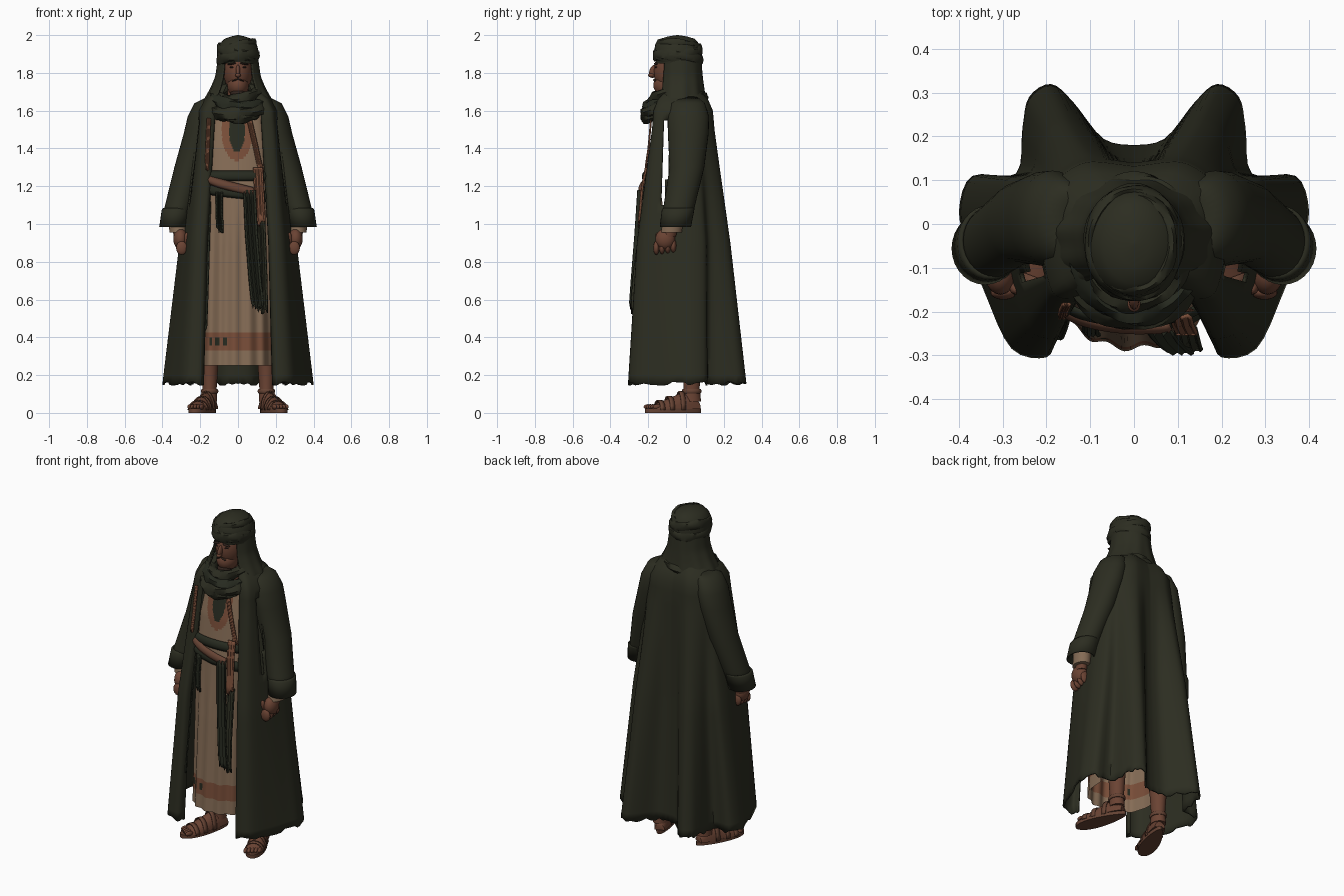
import bpy, bmesh, math, random
from mathutils import Matrix, Vector

if "Cube" in bpy.data.objects:
    bpy.data.objects.remove(bpy.data.objects["Cube"])
random.seed(4)
PI = math.pi

def mat(name, r, g, b):
    m = bpy.data.materials.new(name)
    m.diffuse_color = (r, g, b, 1)
    m.use_nodes = True
    m.node_tree.nodes["Principled BSDF"].inputs["Base Color"].default_value = m.diffuse_color
    return m

GREEN = mat("dark olive cloth", .025, .026, .015)
DEEP = mat("deep green cloth", .02, .023, .014)
TAN = mat("tan linen", .235, .15, .092)
RUST = mat("rust trim", .19, .075, .04)
SKIN = mat("brown skin", .145, .056, .033)
LEATHER = mat("brown leather", .13, .055, .033)
DARK = mat("dark hair", .03, .017, .012)

def finish(name, bm, mats, rule=None, thick=0):
    bmesh.ops.recalc_face_normals(bm, faces=bm.faces)
    for f in bm.faces:
        f.smooth = True
        if rule:
            f.material_index = rule(f.calc_center_median())
    me = bpy.data.meshes.new(name)
    bm.to_mesh(me)
    bm.free()
    for m in mats:
        me.materials.append(m)
    me.set_sharp_from_angle(angle=math.radians(45))
    ob = bpy.data.objects.new(name, me)
    bpy.context.collection.objects.link(ob)
    if thick:
        mod = ob.modifiers.new("thickness", 'SOLIDIFY')
        mod.thickness = thick
    return ob

def grid(name, rows, mats, closed=False, wrap=False, cap=False, rule=None, skip=None, thick=0):
    """Skin a list of equally long point rows."""
    bm = bmesh.new()
    vs = [[bm.verts.new(p) for p in r] for r in rows]
    n, k = len(rows), len(rows[0])
    for i in range(n if wrap else n - 1):
        for j in range(k if closed else k - 1):
            a, b = vs[i], vs[(i + 1) % n]
            q = (a[j], a[(j + 1) % k], b[(j + 1) % k], b[j])
            if skip and skip(sum((v.co for v in q), Vector()) / 4):
                continue
            bm.faces.new(q)
    if cap:
        bm.faces.new(vs[0])
        bm.faces.new(vs[-1])
    return finish(name, bm, mats, rule, thick)

def lerp_table(tab, z):
    """Linear lookup in rows (z, a, b, ...) sorted by rising z."""
    for a, b in zip(tab, tab[1:]):
        if z <= b[0]:
            t = max(0, (z - a[0]) / (b[0] - a[0]))
            return [p + (q - p) * t for p, q in zip(a[1:], b[1:])]
    return tab[-1][1:]

def loft(name, rings, m, cap=True, thick=0, n=28):
    rows = [[(x + rx * math.cos(2 * PI * j / n), y + ry * math.sin(2 * PI * j / n), z)
             for j in range(n)] for x, y, z, rx, ry in rings]
    return grid(name, rows, [m], True, cap=cap, thick=thick)

def hoop(name, c, rx, ry, front, side, m, r=.03, h=None, wob=0, ph=0, n=48):
    """Cloth ring: front and side tilt it along y and x, wob adds folds."""
    rows = []
    for i in range(n):
        a = 2 * PI * i / n
        ca, sa = math.cos(a), math.sin(a)
        row = []
        for j in range(10):
            b = 2 * PI * j / 10
            k = 1 + wob * math.sin(3 * b + 5 * a + ph)
            d, u = r * k * math.cos(b), (h or r) * k * math.sin(b)
            row.append((c[0] + (rx + d) * ca, c[1] + (ry + d) * sa, c[2] + front * sa + side * ca + u))
        rows.append(row)
    return grid(name, rows, [m], True, wrap=True)

def blob(name, c, s, m, rot=(0, 0, 0)):
    bm = bmesh.new()
    bmesh.ops.create_uvsphere(bm, u_segments=18, v_segments=12, radius=1)
    R = Matrix.Rotation(rot[2], 4, 'Z') @ Matrix.Rotation(rot[1], 4, 'Y') @ Matrix.Rotation(rot[0], 4, 'X')
    bm.transform(Matrix.Translation(c) @ R @ Matrix.Diagonal((*s, 1)))
    return finish(name, bm, [m])

def strip(name, pts, w, m, fold=.006):
    """Hanging or slanted cloth strip through points, width across x, with folds."""
    rows = []
    for a, b in zip(pts, pts[1:]):
        for s in range(6):
            p = Vector(a).lerp(Vector(b), s / 6)
            rows.append([(p.x + w * (j / 8 - .5), p.y + fold * math.sin(j * 2.1), p.z) for j in range(9)])
    rows.append([(pts[-1][0] + w * (j / 8 - .5), pts[-1][1], pts[-1][2] + random.uniform(-.02, .02)) for j in range(9)])
    return grid(name, rows, [m], thick=.008)

# --- Coat: half outlines from the front edge round to the middle of the back
hem = [(.18, -.26), (.20, -.305), (.28, -.285), (.34, -.16), (.38, -.05), (.40, .03), (.37, .11),
       (.27, .115), (.255, .22), (.24, .29), (.19, .32), (.14, .28), (.07, .195), (0, .18)]
mid = [(.16, -.23), (.18, -.26), (.24, -.24), (.28, -.14), (.30, -.05), (.31, .03), (.29, .10),
       (.235, .12), (.215, .18), (.19, .22), (.15, .235), (.10, .21), (.05, .16), (0, .15)]
chest = [(.125, -.17), (.145, -.18), (.19, -.17), (.21, -.12), (.22, -.06), (.225, 0), (.22, .05),
         (.20, .09), (.17, .12), (.14, .14), (.11, .15), (.08, .15), (.04, .145), (0, .14)]

def smooth_outline(pts):
    out = []
    for i in range(len(pts) - 1):
        p = [Vector(pts[max(0, min(len(pts) - 1, i + k))]) for k in (-1, 0, 1, 2)]
        for s in range(4):
            t = s / 4
            out.append(.5 * (2 * p[1] + (p[2] - p[0]) * t + (2 * p[0] - 5 * p[1] + 4 * p[2] - p[3]) * t * t
                             + (3 * p[1] - p[0] - 3 * p[2] + p[3]) * t ** 3))
    return out + [Vector(pts[-1])]

H, M, C = (smooth_outline(o) for o in (hem, mid, chest))
coat_rows = []
for z in [.155 + .045 * i for i in range(30)] + [1.5, 1.55, 1.6, 1.63, 1.66, 1.69, 1.72, 1.74]:
    s = lerp_table([(1.5, 1), (1.6, .95), (1.66, .8), (1.7, .58), (1.74, .45)], z)[0]
    half = []
    for h, m, c in zip(H, M, C):
        p = h.lerp(m, (z - .155) / .745) if z < .9 else m.lerp(c, min(1, (z - .9) / .6))
        jag = random.uniform(-.012, .012) if z < .16 else 0
        half.append((p.x * s, (p.y + .02) * s - .02, z + jag))
    coat_rows.append(half + [(-x, y, zz) for x, y, zz in half[-2::-1]])
grid("coat", coat_rows, [GREEN], thick=.01,
     skip=lambda c: 1.12 < c.z < 1.54 and -.125 < c.y < -.11 + (c.z - 1.12) * .08 and abs(c.x) > .1)

# --- Tunic: front shell with pleats, hem bands and neckline coloured by position
tunic_tab = [(.25, .19, -.285, -.06), (.8, .18, -.255, -.08), (1.15, .17, -.23, -.13),
             (1.25, .16, -.215, -.13), (1.4, .15, -.195, -.13), (1.6, .12, -.15, -.11)]

def tunic_pt(z, u, off=0):
    w, yf, ys = lerp_table(tunic_tab, z)
    t = u * PI / 2
    pleat = .007 * math.sin(u * 22) * max(0, min(1, (1.2 - z) * 3))
    return ((w + off) * math.sin(t), ys + (yf - ys) * math.cos(t) ** .7 - off + pleat, z)

def tunic_rule(c):
    if c.z > 1.2:
        oval = lambda rx, rz: ((c.x + .005) / rx) ** 2 + ((c.z - 1.5) / rz) ** 2 < 1
        return 2 if oval(.042, .12) else 1 if oval(.082, .165) else 0
    if .33 < c.z < .43:
        return 2 if -.15 < c.x < -.05 and .36 < c.z < .4 and int(c.x * 50) % 2 else 1
    return 0
us = [i / 40 - 1 + 1e-6 for i in range(80)] + [1 - 1e-6]
grid("tunic", [[tunic_pt(.25 + .0135 * i, u) for u in us] for i in range(101)],
     [TAN, RUST, DEEP], rule=tunic_rule)

def band(name, z0, h, u0, u1, slope, off, m):
    rows = []
    for k in range(5):
        bulge = off + .012 * math.sin(PI * k / 4)
        rows.append([tunic_pt(z0 + h * (k / 4 - .5) - slope * (u0 + (u1 - u0) * i / 30),
                              u0 + (u1 - u0) * i / 30, bulge) for i in range(31)])
    grid(name, rows, [m], thick=.006)

# --- Sashes, belt and hanging pieces
band("waist_sash_upper", 1.255, .055, -.98, .98, .0, .008, DEEP)
band("waist_sash_lower", 1.165, .06, -.98, .98, .03, .006, DEEP)
band("leather_belt", 1.19, .05, -.75, .3, .07, .016, LEATHER)
strip("sash_tail", [(.06, -.25, 1.18), (.07, -.265, .95), (.09, -.285, .7), (.105, -.295, .56)], .055, DEEP, .009)
strip("sash_tail_outer", [(.115, -.235, 1.02), (.125, -.275, .75), (.13, -.29, .54)], .045, GREEN)
strip("pouch_strap", [(.105, -.215, 1.3), (.11, -.235, 1.2), (.12, -.255, 1.0)], .045, RUST, .003)
strip("chest_strap", [(.06, -.19, 1.55), (.09, -.2, 1.42), (.12, -.2, 1.28)], .022, RUST, .001)
strip("coat_edge_trim", [(-.155, -.188, 1.56), (-.162, -.203, 1.4), (-.165, -.218, 1.3)], .014, RUST, .001)
strip("belt_cord", [(-.10, -.235, 1.17), (-.10, -.25, 1.05), (-.095, -.255, .97)], .025, DEEP)
strip("skirt_side_trim", [(-.165, -.205, 1.12), (-.175, -.24, .75), (-.185, -.265, .45)], .03, DEEP)

# --- Arms, hands, legs and sandals
for s, side in ((1, "left"), (-1, "right")):
    arm = [(.13, .01, 1.675, .03, .05), (.165, .01, 1.64, .065, .09), (.186, .012, 1.57, .08, .11),
           (.207, .012, 1.48, .08, .108), (.257, .005, 1.3, .08, .092), (.313, -.035, 1.1, .073, .083),
           (.338, -.054, 1.0, .07, .08)]
    loft(side + "_sleeve", [(s * x, y, z, a, b) for x, y, z, a, b in arm], GREEN, False, .008)
    hoopz = [(.323, -.037, 1.085, .072, .083), (.328, -.042, 1.075, .076, .086), (.34, -.056, .985, .077, .083)]
    loft(side + "_cuff", [(s * x, y, z, a, b) for x, y, z, a, b in hoopz], GREEN, False, .008)
    loft(side + "_inner_sleeve", [(s * .325, -.06, 1.06, .045, .055), (s * .316, -.078, .955, .047, .055)], TAN)
    loft(side + "_wrist", [(s * .32, -.07, 1.0, .03, .035), (s * .31, -.09, .93, .03, .035)], SKIN)
    blob(side + "_palm", (s * .305, -.11, .92), (.038, .052, .055), SKIN)
    for i in range(4):
        blob(side + "_finger", (s * .298, -.157 + .03 * i, .873 + .004 * i), (.03, .016, .036), SKIN)
    blob(side + "_thumb", (s * .27, -.14, .915), (.017, .018, .042), SKIN, (.3, 0, 0))
    loft(side + "_leg", [(s * .15, .03, .06, .04, .05), (s * .15, .03, .13, .037, .042),
                         (s * .15, .03, .25, .045, .05), (s * .145, .02, .5, .055, .06)], SKIN)
    # sole outline, then foot, toes and straps along a turned axis
    turn = s * .36
    R = Matrix.Rotation(turn, 4, 'Z')
    place = lambda x, y, z: Matrix.Translation((s * .158, 0, 0)) @ R @ Vector((x, y, z))
    sole = []
    for i in range(32):
        a = 2 * PI * i / 32
        sole.append(((.05 - .014 * math.sin(a)) * math.cos(a), -.072 + .158 * math.sin(a)))
    grid(side + "_sole", [[place(x, y, z) for x, y in sole] for z in (0, .022)], [LEATHER], True, cap=True)
    foot = [(.072, .03, .055), (.03, .04, .105), (-.03, .044, .105), (-.1, .052, .075), (-.17, .052, .048),
            (-.2, .04, .035)]
    rows = [[place(w * math.cos(PI * j / 10), y, .02 + (h - .02) * math.sin(PI * j / 10)) for j in range(11)]
            for y, w, h in foot]
    grid(side + "_foot", rows, [SKIN], True, cap=True)
    for i in range(5):
        blob(side + "_toe", place(-s * .039 + s * .019 * i, -.2 + .006 * i, .032), (.011, .025, .014), SKIN, (0, 0, turn))
    for y, w, h in ((-.15, .055, .063), (-.095, .054, .085), (-.03, .048, .11)):
        rows = [[place(w * math.cos(PI * j / 10), y + d, .015 + (h - .01) * math.sin(PI * j / 10))
                 for j in range(11)] for d in (-.013, .013)]
        grid(side + "_sandal_strap", rows, [LEATHER], thick=.006)
    hoop(side + "_ankle_strap", (s * .15, .03, .115), .04, .046, 0, 0, LEATHER, .006, .012)

# --- Head and face
blob("head", (0, -.06, 1.81), (.078, .112, .125), SKIN)
blob("jaw", (0, -.095, 1.735), (.058, .078, .065), SKIN)
loft("neck", [(0, -.03, 1.55, .06, .06), (0, -.04, 1.75, .055, .06)], SKIN)
blob("nose", (0, -.172, 1.808), (.012, .022, .036), SKIN, (-.3, 0, 0))
blob("nose_tip", (0, -.183, 1.788), (.015, .018, .012), SKIN)
blob("beard", (0, -.13, 1.69), (.04, .042, .025), DARK)
for s in (1, -1):
    blob("brow", (s * .033, -.16, 1.848), (.024, .01, .005), DARK, (0, s * .15, 0))
    blob("eye", (s * .032, -.159, 1.83), (.013, .006, .004), DARK)
    blob("moustache", (s * .016, -.166, 1.762), (.018, .008, .004), DARK, (0, s * .35, 0))

# --- Turban with wrapped layers
loft("turban", [(0, -.04, 1.85, .105, .12), (0, -.043, 1.9, .112, .128), (0, -.045, 1.95, .1, .118),
                (0, -.045, 1.98, .072, .092), (0, -.045, 1.993, .035, .05), (0, -.045, 2.0, .004, .004)], GREEN)
hoop("turban_wrap_low", (0, -.043, 1.88), .1, .12, -.012, .01, GREEN, .015, .03, .15)
hoop("turban_wrap_mid", (0, -.043, 1.91), .1, .118, .012, -.018, GREEN, .014, .028, .15, 2)
hoop("turban_wrap_high", (0, -.043, 1.94), .086, .105, -.008, .018, GREEN, .014, .022, .15, 4)

# --- Cloth falling from the turban to the shoulders, open over the face
fall = [(1.6, .2, .15), (1.66, .178, .138), (1.72, .145, .128), (1.78, .12, .12), (1.89, .105, .11)]
rows = []
for i in range(16):
    z = 1.6 + .29 * i / 15
    rx, ry = lerp_table(fall, z)
    row = []
    for j in range(49):
        a = -.85 + (PI + 1.7) * j / 48
        k = 1 + .03 * math.sin(a * 11) * (1.89 - z) / .29
        row.append((rx * k * math.cos(a), -.03 + ry * k * math.sin(a), z))
    rows.append(row)
grid("head_cloth", rows, [GREEN], thick=.008)

# --- Scarf loops, lower at the front
hoop("scarf_outer", (0, -.065, 1.625), .14, .15, .045, .01, GREEN, .03, .036, .2)
hoop("scarf_middle", (.005, -.065, 1.66), .125, .135, .04, -.015, DEEP, .03, .034, .2, 2)
hoop("scarf_inner", (0, -.06, 1.695), .105, .115, .035, .015, GREEN, .026, .03, .2, 4)
hoop("scarf_droop", (.005, -.09, 1.61), .1, .125, .05, .0, GREEN, .026, .028, .2, 1)
